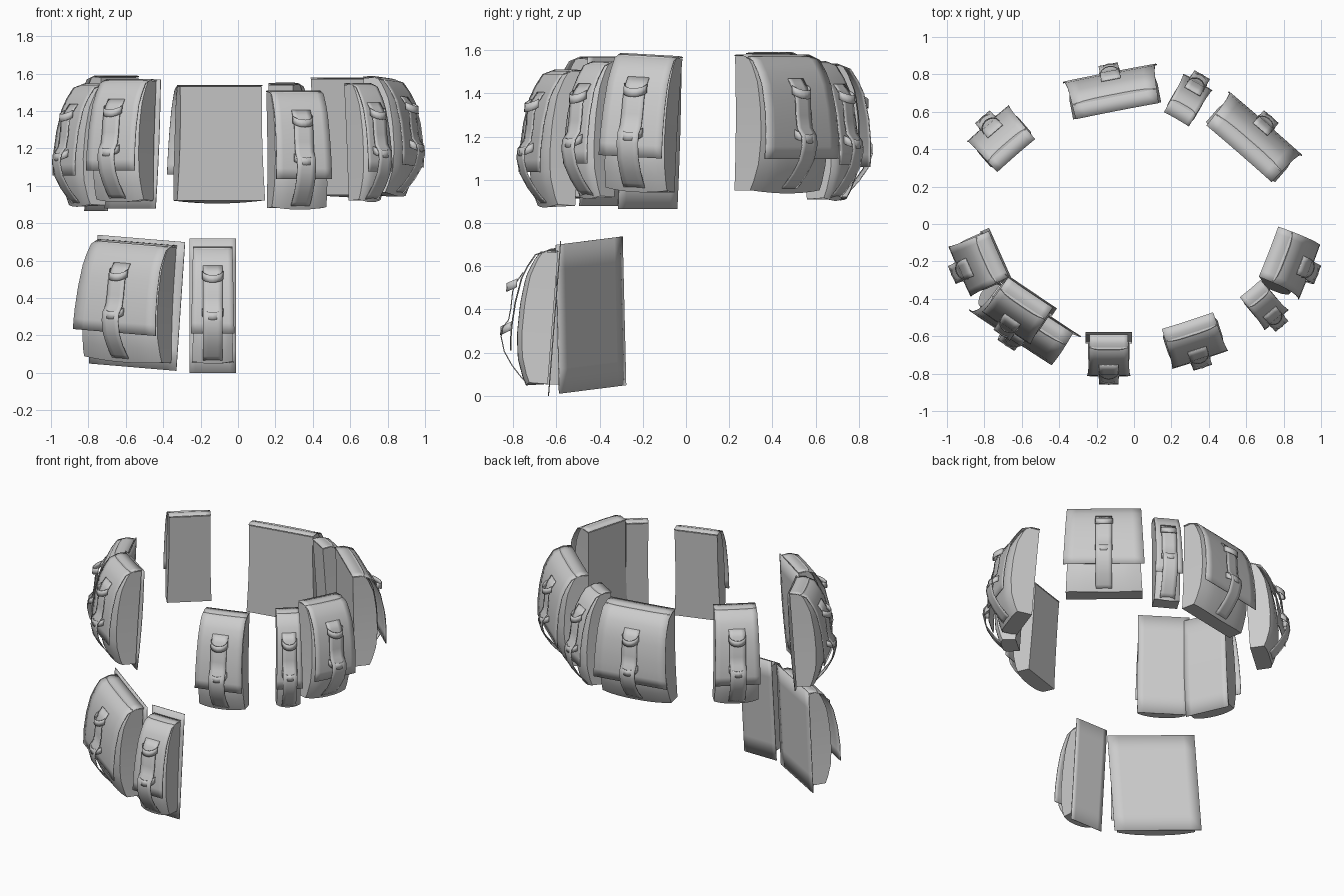
import bpy, bmesh, math
from mathutils import Matrix

if "Cube" in bpy.data.objects:
    bpy.data.objects.remove(bpy.data.objects["Cube"])


def interp(table, t):
    # linear lookup in a short (t, value) profile
    for (a, va), (b, vb) in zip(table, table[1:]):
        if t <= b:
            return va + (vb - va) * (t - a) / (b - a)
    return table[-1][1]


def finish(name, bm, place, thick=0.0):
    bmesh.ops.recalc_face_normals(bm, faces=bm.faces)
    me = bpy.data.meshes.new(name)
    bm.to_mesh(me)
    bm.free()
    ob = bpy.data.objects.new(name, me)
    bpy.context.collection.objects.link(ob)
    ob.matrix_world = place
    if thick:
        m = ob.modifiers.new("thickness", 'SOLIDIFY')
        m.thickness = thick
        m.offset = 0
    bpy.context.view_layer.objects.active = ob
    ob.select_set(True)
    bpy.ops.object.shade_smooth_by_angle(angle=math.radians(40))
    ob.select_set(False)
    return ob


def skin(bm, rows):
    # quads between rows of points, returns vertex rows
    vr = [[bm.verts.new(p) for p in r] for r in rows]
    for r0, r1 in zip(vr, vr[1:]):
        for i in range(len(r0) - 1):
            bm.faces.new((r0[i], r0[i + 1], r1[i + 1], r1[i]))
    return vr


# front depth of the stuffed body by height fraction
FRONT = [(0, .62), (.06, .74), (.2, .93), (.38, 1.0), (.6, .98), (.8, .88), (.93, .68), (1, .5)]


def front(t, d):
    return d * interp(FRONT, t)


def sheet(name, pts, width_fn, place, sag=0.0, n=8, thick=.005):
    # strip of cloth following a (depth, height) path
    bm = bmesh.new()
    rows = []
    for k, (v, w) in enumerate(pts):
        hw = width_fn(k / (len(pts) - 1)) / 2
        rows.append([(hw * s, -(v - sag * s * s), w)
                     for s in [2 * i / n - 1 for i in range(n + 1)]])
    skin(bm, rows)
    return finish(name, bm, place, thick)


def pouch(tag, x, y, z, w, h, d, ang, tilt=4, roll=0, panel=None):
    place = (Matrix.Translation((x, y, z)) @ Matrix.Rotation(math.radians(ang + 90), 4, 'Z')
             @ Matrix.Rotation(math.radians(-tilt), 4, 'X')
             @ Matrix.Rotation(math.radians(roll), 4, 'Y'))
    # stuffed body with pillowed front
    bm = bmesh.new()
    rows = []
    for k in range(17):
        t = k / 16
        dv = front(t, d)
        hw = w / 2 * (1.02 - .07 * t - .03 * math.sin(math.pi * t))
        row = [(-hw, 0, t * h)]
        for i in range(9):
            s = i / 4 - 1
            row.append((hw * s, -dv * (1 - .14 * s ** 4), t * h - .015 * (1 - s * s) * (1 - t)))
        row += [(hw, 0, t * h), row[0]]
        rows.append(row)
    vr = skin(bm, rows)
    for r in (vr[0], vr[-1]):
        bm.faces.new(r[:-1])
    bmesh.ops.remove_doubles(bm, verts=bm.verts, dist=1e-5)
    finish(tag + "_body", bm, place)
    # flap from the top edge down over the front, flaring at the hem
    pts = [(0, h * 1.01), (d * .3, h * 1.01)]
    for k in range(9):
        t = .97 - .74 * k / 8
        pts.append((front(t, d) + .012 + .022 * k / 8, t * h))
    flare = .06 if w > .4 else .025
    sheet(tag + "_flap", pts, lambda q: w * .96 + flare * q, place, sag=.002)
    # closing strap hanging over the flap and tucked under the body
    sw = min(.105, w * .6)
    path = [(.83, .02), (.76, .035), (.68, .045), (.55, .04), (.46, .045), (.40, .07),
            (.33, .075), (.22, .062), (.12, .04), (.04, .015), (0, 0)]
    sheet(tag + "_strap", [(front(t, d) + o, t * h) for t, o in path],
          lambda q: sw, place, n=4)
    # two keeper loops bulging across the strap
    for label, t in (("upper", .71), ("lower", .38)):
        bm = bmesh.new()
        base = front(t, d) + .03
        prof = [(math.cos(a), math.sin(a)) for a in [math.pi * i / 8 for i in range(9)]]
        skin(bm, [[(sw * .52 * c, -base - .045 * s, t * h + dz + .025 * (1 - s)) for c, s in prof]
                  for dz in (-.022, .018)])
        finish(tag + "_" + label + "_loop", bm, place, .005)
    # backing panel
    if panel:
        pw, z0, z1, bow = panel
        sheet(tag + "_back_panel",
              [(-.008 - bow * math.sin(math.pi * k / 6), z0 + (z1 - z0) * k / 6) for k in range(7)],
              lambda q: pw, place)


# ring of pouches: x, y, z of back bottom edge, width, height, depth, facing angle
pouch("left_front_side", -.765, -.18, .895, .28, .64, .17, 204, 4, 0, (.30, -.03, .65, .008))
pouch("left_front", -.58, -.405, .92, .30, .64, .17, 236, 4, 0, (.33, -.04, .65, .008))
pouch("right_front", .30, -.56, .88, .30, .62, .16, -72, 4)
pouch("right_front_small", .65, -.38, .92, .15, .62, .16, -50, 4)
pouch("right_side", .75, -.195, .95, .30, .62, .185, -21, 4, 3)
pouch("left_back", -.66, .40, .96, .28, .62, .17, 131, 4)
pouch("back", -.09, .605, .92, .47, .61, .18, 101, 0)
pouch("back_small", .25, .60, .91, .16, .63, .17, 60, 4)
pouch("right_back", .57, .385, .95, .48, .62, .18, 49, 1)

# lower pair with large flat backing panels
pouch("lower_wide", -.565, -.44, .07, .49, .62, .17, 236.6, 1, 4, (.56, -.04, .65, 0))
pouch("lower_narrow", -.135, -.64, .055, .215, .61, .16, 270, 4.5, 0, (.25, -.055, .665, 0))
